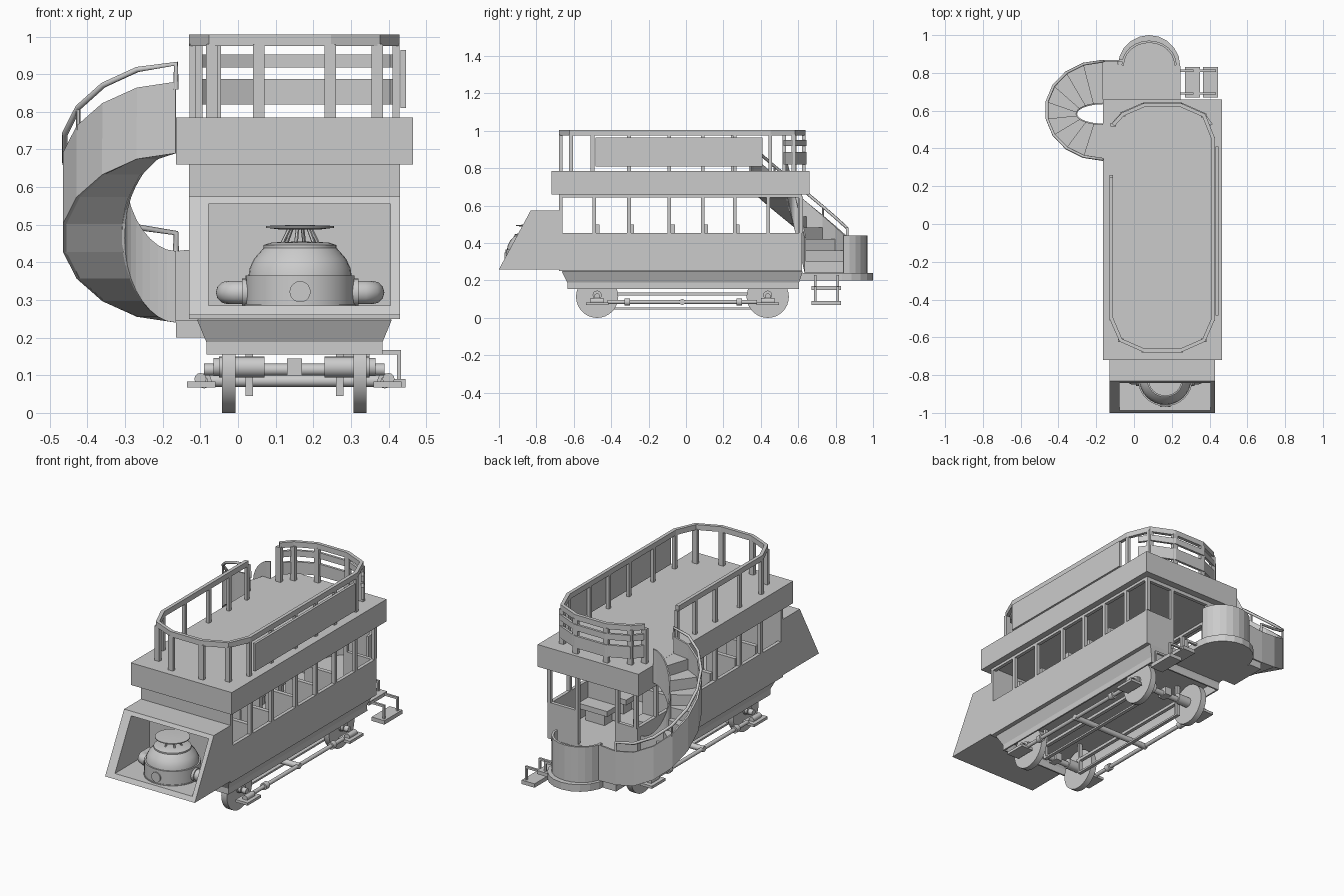
import bpy, bmesh
from math import sin, cos, pi, radians
from mathutils import Vector

if "Cube" in bpy.data.objects:
    bpy.data.objects.remove(bpy.data.objects["Cube"])

CX = 0.15  # centre line of the car body


def mesh(name, verts, faces, thick=0, smooth=False):
    me = bpy.data.meshes.new(name)
    me.from_pydata(verts, [], faces)
    bm = bmesh.new()
    bm.from_mesh(me)
    bmesh.ops.remove_doubles(bm, verts=bm.verts, dist=1e-5)
    bmesh.ops.recalc_face_normals(bm, faces=bm.faces)
    bm.to_mesh(me)
    bm.free()
    ob = bpy.data.objects.new(name, me)
    bpy.context.collection.objects.link(ob)
    if thick:
        m = ob.modifiers.new("thickness", 'SOLIDIFY')
        m.thickness, m.offset = thick, 0
    if smooth:
        bpy.context.view_layer.objects.active = ob
        ob.select_set(True)
        bpy.ops.object.shade_smooth_by_angle(angle=radians(35))
        ob.select_set(False)
    return ob


def loft(name, rings, caps=True, **kw):
    n = len(rings[0])
    verts = [p for r in rings for p in r]
    faces = [(i * n + j, i * n + (j + 1) % n, (i + 1) * n + (j + 1) % n, (i + 1) * n + j)
             for i in range(len(rings) - 1) for j in range(n)]
    if caps:
        faces += [tuple(range(n)), tuple(range(len(verts) - n, len(verts)))]
    return mesh(name, verts, faces, **kw)


def rect(x0, x1, y0, y1, z):
    return [(x0, y0, z), (x1, y0, z), (x1, y1, z), (x0, y1, z)]


def box(name, x0, x1, y0, y1, z0, z1):
    return loft(name, [rect(x0, x1, y0, y1, z0), rect(x0, x1, y0, y1, z1)])


def side_prism(name, x0, x1, yz):
    return loft(name, [[(x, y, z) for y, z in yz] for x in (x0, x1)])


def rod(name, a, b, r, n=12, r2=None):
    a, b = Vector(a), Vector(b)
    q = (b - a).to_track_quat('Z', 'Y')
    ring = lambda c, s: [c + q @ Vector((s * cos(2 * pi * k / n), s * sin(2 * pi * k / n), 0)) for k in range(n)]
    return loft(name, [ring(a, r), ring(b, r if r2 is None else r2)], smooth=n > 8)


def lathe(name, x, y, profile, n=32):
    return loft(name, [[(x + r * cos(2 * pi * k / n), y + r * sin(2 * pi * k / n), z) for k in range(n)]
                       for r, z in profile], smooth=True)


def tube(name, pts, r, res=2):
    cu = bpy.data.curves.new(name, 'CURVE')
    cu.dimensions, cu.bevel_depth, cu.bevel_resolution, cu.use_fill_caps = '3D', r, res, True
    s = cu.splines.new('POLY')
    s.points.add(len(pts) - 1)
    for p, c in zip(s.points, pts):
        p.co = (*c, 1)
    ob = bpy.data.objects.new(name, cu)
    bpy.context.collection.objects.link(ob)


def ribbon(name, pts, thick):
    # upright strip through (x, y, z_low, z_high) points
    verts = [v for x, y, a, b in pts for v in ((x, y, a), (x, y, b))]
    return mesh(name, verts, [(2 * i, 2 * i + 2, 2 * i + 3, 2 * i + 1) for i in range(len(pts) - 1)], thick)


# car body: floor, walls, window posts
PY = [-0.67, -0.49, -0.305, -0.09, 0.09, 0.26, 0.44, 0.615]
box("cabin_floor", -0.13, 0.43, -0.68, 0.62, 0.25, 0.265)
box("front_wall", -0.13, 0.43, -0.68, -0.66, 0.26, 0.66)
for side, x in (("left", -0.13), ("right", 0.41)):
    box(side + "_lower_wall", x, x + 0.02, -0.67, 0.62, 0.26, 0.455)
    box(side + "_window_header", x, x + 0.02, -0.67, 0.62, 0.645, 0.66)
    for y in PY:
        box(side + "_window_post", x, x + 0.02, y - 0.01, y + 0.01, 0.455, 0.65)
for x0, x1 in ((-0.13, 0.01), (0.25, 0.43)):
    box("rear_wall_panel", x0, x1, 0.60, 0.62, 0.26, 0.455)
for x in (0.0, 0.25):
    box("rear_door_post", x - 0.01, x + 0.01, 0.60, 0.62, 0.26, 0.66)
box("rear_header", -0.13, 0.43, 0.60, 0.62, 0.64, 0.66)
box("upper_deck", -0.165, 0.465, -0.72, 0.66, 0.66, 0.785)

# passenger seats
for y in (-0.475, -0.29, -0.07, 0.105, 0.275):
    for x in (-0.11, 0.23):
        box("seat_back", x, x + 0.18, y - 0.012, y + 0.012, 0.27, 0.50)
        box("seat", x, x + 0.18, y, y + 0.1, 0.33, 0.36)
        box("seat_base", x + 0.03, x + 0.15, y, y + 0.08, 0.265, 0.33)

# sloping nose box, open in front
slope = lambda z: -1.0 + 0.17 * (z - 0.26) / 0.315
nose = [(-0.67, 0.26), (-1.0, 0.26), (-0.83, 0.575), (-0.67, 0.575)]
side_prism("nose_left_wall", -0.13, -0.078, nose)
side_prism("nose_right_wall", 0.405, 0.43, nose)
for nm, a, b in (("nose_floor", 0.26, 0.285), ("nose_roof", 0.555, 0.575)):
    side_prism(nm, -0.078, 0.405, [(-0.67, a), (slope(a), a), (slope(b), b), (-0.67, b)])

# boiler-like dome unit in the nose
BX, BY = 0.165, -0.82
lathe("dome_unit", BX, BY, [(0.148, 0.285), (0.148, 0.29), (0.145, 0.29), (0.145, 0.365), (0.137, 0.365),
      (0.134, 0.385), (0.122, 0.41), (0.1, 0.435), (0.097, 0.438), (0.097, 0.446), (0.075, 0.453), (0.02, 0.455)])
lathe("dome_cap", BX, BY, [(0.05, 0.487), (0.09, 0.492), (0.09, 0.497), (0.03, 0.499)])
for k in range(6):
    c, s = cos(k * pi / 3 + 0.3), sin(k * pi / 3 + 0.3)
    rod("cap_strut", (BX + 0.05 * c, BY + 0.05 * s, 0.45), (BX + 0.03 * c, BY + 0.03 * s, 0.49), 0.005, 6)
rod("dome_port", (BX, BY - 0.13, 0.322), (BX, BY - 0.15, 0.322), 0.028, 20)
for s in (-1, 1):
    rod("pipe_flange", (BX + s * 0.13, BY, 0.32), (BX + s * 0.155, BY, 0.32), 0.037, 20)
    tube("side_pipe", [(BX + s * a, BY + b, 0.32) for a, b in
                       ((0.13, 0), (0.17, 0), (0.185, 0.006), (0.193, 0.025), (0.193, 0.09))], 0.031, 4)

# tapered hollow underframe
loft("underframe_skirt", [rect(-0.105, 0.405, -0.66, 0.62, 0.25), rect(-0.08, 0.38, -0.63, 0.60, 0.19),
                          rect(-0.08, 0.38, -0.63, 0.60, 0.155)], caps=False, thick=0.012)
box("underframe_floor", -0.09, 0.39, -0.64, 0.61, 0.225, 0.252)

# wheels, axles and running gear
for y in (-0.475, 0.437):
    rod("axle", (-0.09, y, 0.115), (0.39, y, 0.115), 0.016)
    box("motor_case", 0.13, 0.17, y - 0.03, y + 0.03, 0.10, 0.145)
    for s in (-1, 1):
        X = lambda d: CX + s * d
        rod("wheel", (X(0.157), y, 0.113), (X(0.192), y, 0.113), 0.113, 32)
        rod("axle_sleeve", (X(0.08), y, 0.122), (X(0.2), y, 0.122), 0.028, 16)
        rod("wheel_hub", (X(0.19), y, 0.122), (X(0.215), y, 0.122), 0.024, 16)
        a, b = sorted((X(0.21), X(0.285)))
        box("axle_bracket", a, b, y - 0.06, y + 0.06, 0.068, 0.083)
        rod("spring_cup", (X(0.25), y - 0.035, 0.09), (X(0.25), y + 0.035, 0.09), 0.016)
for s in (-1, 1):
    X = lambda d: CX + s * d
    rod("side_rod", (X(0.24), -0.42, 0.085), (X(0.24), 0.38, 0.085), 0.011)
    for y in (-0.33, 0.27):
        rod("rod_collar", (X(0.24), y, 0.085), (X(0.24), y + 0.03, 0.085), 0.02)
    a, b = sorted((X(0.11), X(0.13)))
    box("inner_beam", a, b, -0.43, 0.40, 0.12, 0.137)
    box("lower_beam", a, b, -0.42, 0.40, 0.045, 0.055)
    for y in (-0.42, 0.39):
        box("beam_hanger", a, b, y, y + 0.015, 0.045, 0.23)
rod("cross_tube", (-0.1, -0.02, 0.085), (0.4, -0.02, 0.085), 0.016)

# rear platform with curved dash
arc = [(0.08 + 0.165 * cos(pi * k / 10), 0.835 + 0.165 * sin(pi * k / 10)) for k in range(11)]
outline = [(-0.085, 0.6), (0.245, 0.6)] + arc
loft("rear_platform", [[(x, y, z) for x, y in outline] for z in (0.2, 0.24)])
ribbon("curved_dash", [(0.08 + 0.14 * cos(pi * k / 12), 0.84 + 0.125 * sin(pi * k / 12), 0.24, 0.44)
                       for k in range(13)], 0.012)

# boarding steps at the right of the platform
box("upper_step", 0.27, 0.35, 0.67, 0.83, 0.15, 0.17)
box("lower_step", 0.365, 0.445, 0.67, 0.83, 0.068, 0.09)
for y in (0.65 + 0.035, 0.805):
    box("step_arm_top", 0.23, 0.315, y, y + 0.012, 0.215, 0.228)
    box("step_hanger_top", 0.303, 0.315, y, y + 0.012, 0.16, 0.228)
    box("step_arm_low", 0.31, 0.433, y, y + 0.012, 0.155, 0.167)
    box("step_hanger_low", 0.423, 0.433, y, y + 0.012, 0.08, 0.167)

# winding staircase: treads between an inner and outer string wall
N = 9
ease = lambda t: 0.24 + 0.45 * t * t * (3 - 2 * t)


def stair(t, a, b, cy):
    th = pi * (0.5 + t)
    return (-0.165 + a * cos(th), cy + b * sin(th))


outer = lambda t: stair(t, 0.30, 0.26, 0.602)
inner = lambda t: stair(t, 0.14, 0.055, 0.583)
T = [i / N for i in range(N + 1)]
ribbon("stair_outer_wall", [(-0.06, 0.865, 0.24, 0.44)] + [(*outer(t), ease(t), ease(t) + 0.19) for t in T], 0.01)
T2 = [i / (2 * N) for i in range(2 * N + 1)]
ribbon("stair_inner_wall", [(*inner(t), ease(t), ease(t) + 0.19) for t in T2], 0.008)
for i in range(N):
    t, u = T[i], T[i + 1]
    top = 0.24 + 0.0605 * (i + 1)
    ring = [(*outer(t), ease(t)), (*outer(u), ease(u)), (*inner(u), ease(u)), (*inner(t), ease(t))]
    loft("stair_tread", [ring, [(x, y, top) for x, y, z in ring]])
box("stair_foot", -0.165, -0.085, 0.64, 0.86, 0.2, 0.245)
rail = [(*outer(t), ease(t) + 0.238) for t in T]
tube("stair_handrail", [(*outer(0), 0.43)] + rail + [(*outer(1), 0.86)], 0.008, 1)
for i in (3, 6):
    x, y, z = rail[i]
    rod("stair_rail_post", (x, y, z - 0.06), (x, y, z), 0.006, 6)

# upper deck railing, open at the stair head
front = [(-0.12, 0.25), (-0.12, -0.5), (-0.07, -0.615), (0.055, -0.67), (0.245, -0.67), (0.37, -0.615), (0.42, -0.5)]
rear = [(0.42, 0.45), (0.37, 0.575), (0.245, 0.63), (0.055, 0.63), (-0.06, 0.58), (-0.11, 0.525)]
ribbon("deck_top_rail", [(x, y, 0.975, 1.005) for x, y in front + rear], 0.02)
back = [(0.41, 0.525)] + [(x, y + 0.008) for x, y in rear[1:]]
for a, b in ((0.82, 0.888), (0.918, 0.952)):
    ribbon("rear_rail_slat", [(x, y, a, b) for x, y in back], 0.014)
posts = front + rear + [(0.42, y) for y in (-0.305, -0.09, 0.09, 0.26)] + \
    [(-0.12, y) for y in (-0.305, -0.09, 0.09)]
for x, y in posts:
    w = 0.009 if abs(x - CX) > 0.265 else 0.015
    box("deck_rail_post", x - w, x + w, y - 0.01, y + 0.01, 0.78, 0.98)
box("side_panel", 0.432, 0.447, -0.485, 0.41, 0.81, 0.965)
